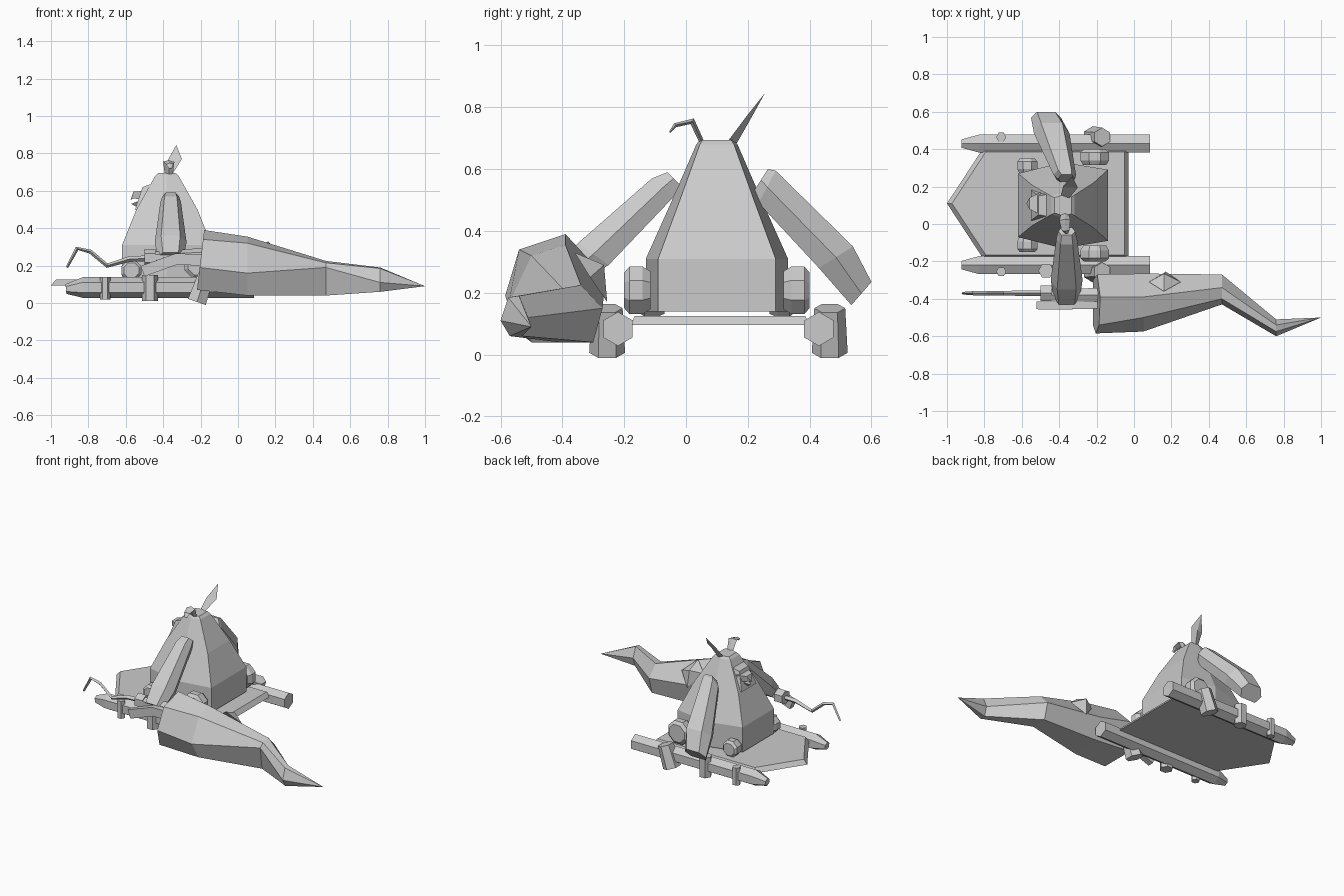
import bpy, bmesh, math
from mathutils import Vector

if "Cube" in bpy.data.objects:
    bpy.data.objects.remove(bpy.data.objects["Cube"])

grey = bpy.data.materials.new("plain grey")
grey.diffuse_color = (0.6, 0.6, 0.6, 1)
grey.use_nodes = True
grey.node_tree.nodes["Principled BSDF"].inputs["Base Color"].default_value = grey.diffuse_color


def loft(name, rings):
    """Skin a list of closed rings; a one-point ring makes a tip."""
    bm = bmesh.new()
    vs = [[bm.verts.new(p) for p in r] for r in rings]
    for a, b in zip(vs, vs[1:]):
        n = max(len(a), len(b))
        for i in range(n):
            j = (i + 1) % n
            if len(a) == 1:
                bm.faces.new((a[0], b[i], b[j]))
            elif len(b) == 1:
                bm.faces.new((a[i], a[j], b[0]))
            else:
                bm.faces.new((a[i], a[j], b[j], b[i]))
    for end in (vs[0], vs[-1]):
        if len(end) > 2:
            bm.faces.new(end)
    bmesh.ops.recalc_face_normals(bm, faces=bm.faces)
    me = bpy.data.meshes.new(name)
    bm.to_mesh(me)
    bm.free()
    me.materials.append(grey)
    ob = bpy.data.objects.new(name, me)
    bpy.context.collection.objects.link(ob)
    return ob


def tube(name, path, radii, sides=6, up=(0, 0, 1), flat=1.0, turn=0.0):
    """Polygon section swept along a path; flat scales it across 'up'."""
    pts = [Vector(p) for p in path]
    rings = []
    for k, p in enumerate(pts):
        t = (pts[min(k + 1, len(pts) - 1)] - pts[max(k - 1, 0)]).normalized()
        s = t.cross(Vector(up)).normalized()
        u = s.cross(t)
        ring = []
        for i in range(sides):
            a = math.tau * i / sides + turn
            ring.append(p + radii[k] * (u * math.cos(a) + s * math.sin(a) * flat))
        rings.append(ring)
    return loft(name, rings)


# pointed deck with sloped rim
deck = [(-1, .11), (-.81, .40), (-.03, .40), (-.03, -.18), (-.81, -.18)]
loft("deck", [[(x, y, .095) for x, y in deck],
              [(x * .95 - .023, .11 + (y - .11) * .95, .125) for x, y in deck]])

# side runners and the posts strapped to them
for side, y in (("front", -.22), ("back", .43)):
    out = -1 if y < 0 else 1
    tube(side + "_runner", [(-.92, y, .075), (-.83, y, .083), (.085, y, .083)],
         [.026, .055, .055])
    tube(side + "_small_post", [(-.71, y + out * .035, .02), (-.71, y + out * .035, .14)],
         [.027, .027], up=(1, 0, 0))
    tube(side + "_middle_post", [(-.47, y + out * .03, .012), (-.47, y + out * .03, .15)],
         [.042, .042], up=(1, 0, 0))
    tube(side + "_large_post", [(-.22, y + out * .035, .006), (-.17, y + out * .035, .15)],
         [.058, .05], up=(0, 1, 0))

# tapered six-sided body
hexa = [(-.24, -.17), (0, -.23), (.24, -.19), (.24, .19), (0, .23), (-.24, .17)]
rings = []
for z, sx, sy in ((.14, 1, 1), (.31, 1, 1), (.50, .68, .63), (.68, .26, .29), (.695, .19, .24)):
    rings.append([(-.38 + x * sx, .10 + y * sy, z) for x, y in hexa])
loft("body", rings)

# bulging face, brow and beak
loft("face", [[(-.40, .10 + y, z) for y, z in ((-.07, .66), (-.11, .50), (.11, .50), (.07, .66))],
              [(x, .10 + y, z) for x, y, z in
               ((-.51, -.05, .62), (-.55, -.08, .50), (-.55, .08, .50), (-.51, .05, .62))]])
loft("beak_top", [[(-.50, .05, .60), (-.50, .17, .60), (-.50, .16, .55), (-.50, .06, .55)],
                  [(-.56, .08, .595), (-.56, .14, .595), (-.56, .135, .56), (-.56, .085, .56)],
                  [(-.575, .11, .55)]])
loft("beak_bottom", [[(-.52, .07, .55), (-.52, .15, .55), (-.52, .11, .50)], [(-.57, .11, .53)]])

# disc wheels on both sides of the body
for side, s in (("front", -1), ("back", 1)):
    for part, x, z, r, a, b in (("large_disc", -.21, .208, .083, .215, .30),
                                ("small_disc", -.57, .175, .058, .17, .25)):
        c = [(x, .10 + s * (a + (b - a) * f), z) for f in (0, .3, .8, 1)]
        tube(side + "_" + part, c, [r * .8, r, r, r * .75], sides=8, turn=math.pi / 8)

# paddle arms
def arm(name, rows):
    rings = []
    for x, w, top, low in rows:
        (y1, z1), (y2, z2) = top, low
        rings.append([(x - w * .6, y1, z1), (x + w * .6, y1, z1),
                      (x + w, (y1 + y2) / 2, (z1 + z2) / 2), (x + w * .7, y2, z2),
                      (x - w * .7, y2, z2), (x - w, (y1 + y2) / 2, (z1 + z2) / 2)])
    loft(name, rings)

arm("back_arm", [(-.36, .045, (.265, .60), (.22, .53)), (-.37, .06, (.29, .595), (.235, .49)),
                 (-.44, .095, (.54, .35), (.43, .28)), (-.47, .08, (.60, .235), (.535, .16))])
arm("front_arm", [(-.36, .045, (-.06, .59), (-.02, .55)), (-.36, .055, (-.11, .57), (-.04, .51)),
                  (-.36, .085, (-.35, .36), (-.25, .29)), (-.36, .07, (-.43, .27), (-.36, .22))])

# leaf tuft and curled tuft on the crown
loft("leaf_tuft", [[(-.39, .15, .69), (-.35, .135, .69), (-.36, .165, .685)],
                   [(-.38, .20, .755), (-.30, .195, .77), (-.34, .205, .755)],
                   [(-.33, .255, .845)]])
tube("curled_tuft", [(-.37, .05, .69), (-.37, .02, .755), (-.365, -.035, .742), (-.36, -.052, .72)],
     [.022, .03, .02, .008], sides=4, up=(1, 0, 0), flat=.35)

# big bent pod lying along the front
pod = [(-.20, [(-.39, .39), (-.54, .34), (-.585, .19), (-.54, .07), (-.30, .07), (-.27, .26)]),
       (.05, [(-.39, .355), (-.50, .32), (-.575, .16), (-.50, .04), (-.30, .05), (-.265, .20)]),
       (.47, [(-.34, .225), (-.40, .215), (-.43, .19), (-.41, .04), (-.30, .04), (-.27, .15)]),
       (.76, [(-.54, .19), (-.575, .185), (-.60, .11), (-.57, .06), (-.53, .06), (-.51, .12)])]
loft("pod", [[(x + (z - .23) * .12 * (x < 0), y, z) for y, z in r] for x, r in pod]
     + [[(1, -.50, .09)]])
loft("pod_bump", [[(.08, -.31, .27), (.16, -.36, .33), (.25, -.31, .25), (.17, -.255, .17)],
                  [(.16, -.265, .29)]])

# grips, collar and crooked rod in front of the pod
tube("lower_grip", [(-.51, -.435, .17), (-.33, -.435, .235), (-.18, -.43, .23)],
     [.042, .042, .045], sides=4, turn=math.pi / 4, flat=.7)
tube("upper_grip", [(-.48, -.38, .24), (-.18, -.38, .25)], [.032, .045])
tube("collar", [(-.50, -.37, .24), (-.44, -.37, .24)], [.048, .048])
tube("crooked_rod", [(-.915, -.37, .19), (-.86, -.37, .292), (-.79, -.37, .275), (-.70, -.37, .20),
                     (-.58, -.37, .235), (-.45, -.37, .24)],
     [.007, .011, .011, .012, .015, .016], sides=4, up=(0, 1, 0))
